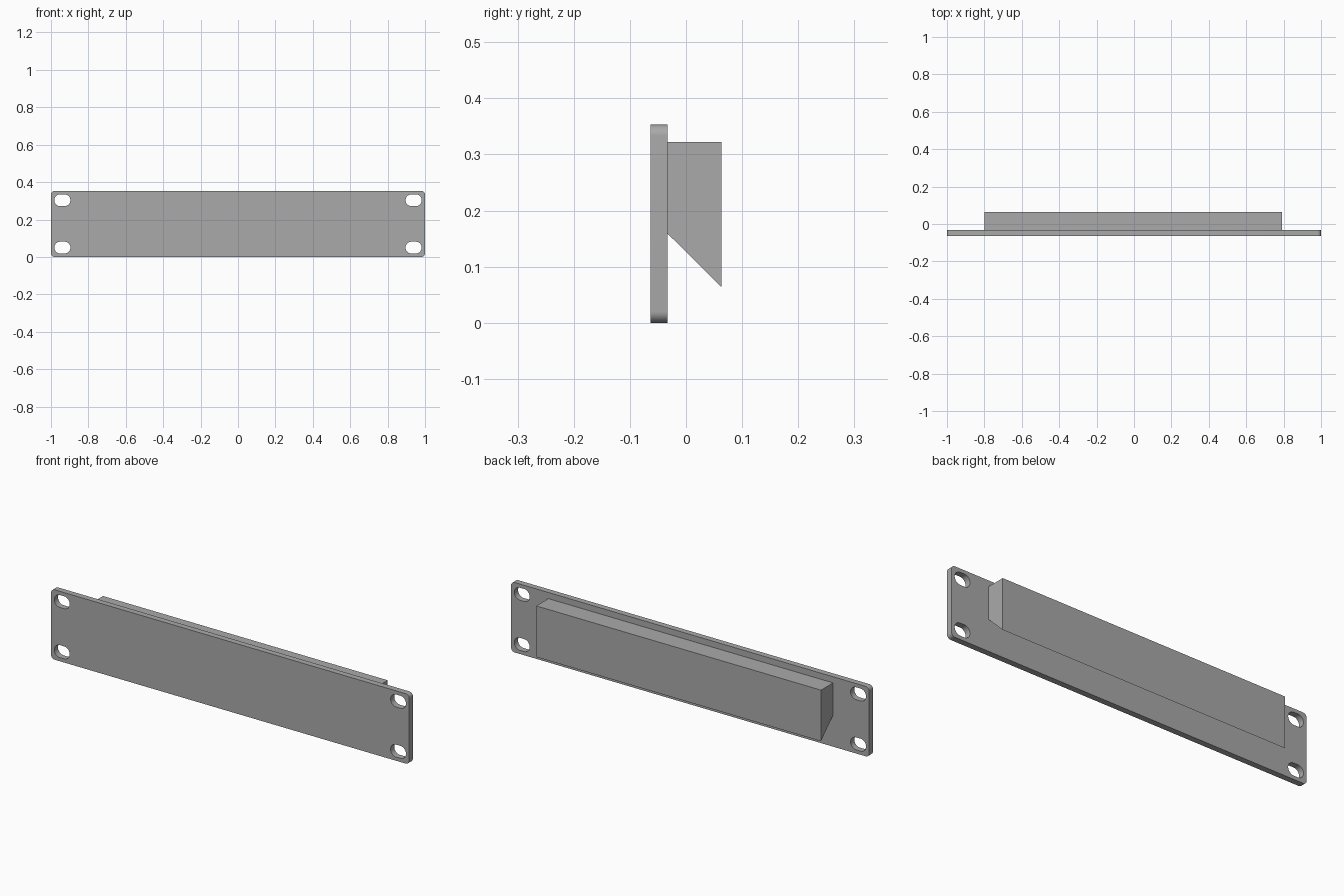
import bpy, bmesh
from math import cos, sin, pi
from mathutils import Matrix

cube = bpy.data.objects.get("Cube")
if cube:
    bpy.data.objects.remove(cube, do_unlink=True)

HEIGHT = 0.353
FRONT, JOIN, BACK = -0.063, -0.033, 0.063

# Single grey finish
grey = bpy.data.materials.new("plain grey")
grey.use_nodes = True
colour = (0.4, 0.4, 0.4, 1)
grey.diffuse_color = colour
grey.node_tree.nodes["Principled BSDF"].inputs["Base Color"].default_value = colour


def rounded_rect(cx, cz, w, h, r, steps=10):
    """Outline of a rectangle with rounded corners; r = h / 2 gives a slot."""
    pts = []
    corners = [(1, 1), (-1, 1), (-1, -1), (1, -1)]
    for i, (sx, sz) in enumerate(corners):
        for k in range(steps + 1):
            a = (i + k / steps) * pi / 2
            pts.append((cx + sx * (w / 2 - r) + r * cos(a),
                        cz + sz * (h / 2 - r) + r * sin(a)))
    return pts


def add_outline(curve, pts):
    spline = curve.splines.new("POLY")
    spline.points.add(len(pts) - 1)
    for p, (x, z) in zip(spline.points, pts):
        p.co = (x, z, 0, 1)
    spline.use_cyclic_u = True


def finish(name, bm):
    bmesh.ops.recalc_face_normals(bm, faces=bm.faces)
    mesh = bpy.data.meshes.new(name)
    bm.to_mesh(mesh)
    bm.free()
    mesh.materials.append(grey)
    obj = bpy.data.objects.new(name, mesh)
    bpy.context.collection.objects.link(obj)
    return obj


# Face plate with rounded corners and four mounting slots
curve = bpy.data.curves.new("plate_outline", "CURVE")
curve.dimensions = "2D"
curve.fill_mode = "BOTH"
curve.extrude = (JOIN - FRONT) / 2
add_outline(curve, rounded_rect(0, HEIGHT / 2, 2, HEIGHT, 0.02))
for x in (-0.939, 0.939):
    for z in (0.05, 0.303):
        add_outline(curve, rounded_rect(x, z, 0.086, 0.063, 0.0314))
outline = bpy.data.objects.new("plate_outline", curve)
bpy.context.collection.objects.link(outline)
bpy.context.view_layer.update()

bm = bmesh.new()
bm.from_mesh(outline.to_mesh())
outline.to_mesh_clear()
bpy.data.objects.remove(outline, do_unlink=True)
bmesh.ops.remove_doubles(bm, verts=bm.verts, dist=0.0002)
stand = Matrix.Translation((0, (FRONT + JOIN) / 2, 0)) @ Matrix.Rotation(pi / 2, 4, "X")
bmesh.ops.transform(bm, matrix=stand, verts=bm.verts)
plate = finish("face_plate", bm)
bpy.ops.object.select_all(action="DESELECT")
plate.select_set(True)
bpy.context.view_layer.objects.active = plate
bpy.ops.object.shade_smooth_by_angle(angle=pi / 6)

# Rear block with a sloping underside, extruded along x
profile = [(JOIN, 0.159), (BACK, 0.064), (BACK, 0.322), (JOIN, 0.322)]
bm = bmesh.new()
face = bm.faces.new([bm.verts.new((-0.798, y, z)) for y, z in profile])
new = bmesh.ops.extrude_face_region(bm, geom=[face])["geom"]
bmesh.ops.translate(bm, vec=(1.59, 0, 0),
                    verts=[v for v in new if isinstance(v, bmesh.types.BMVert)])
finish("rear_block", bm)
